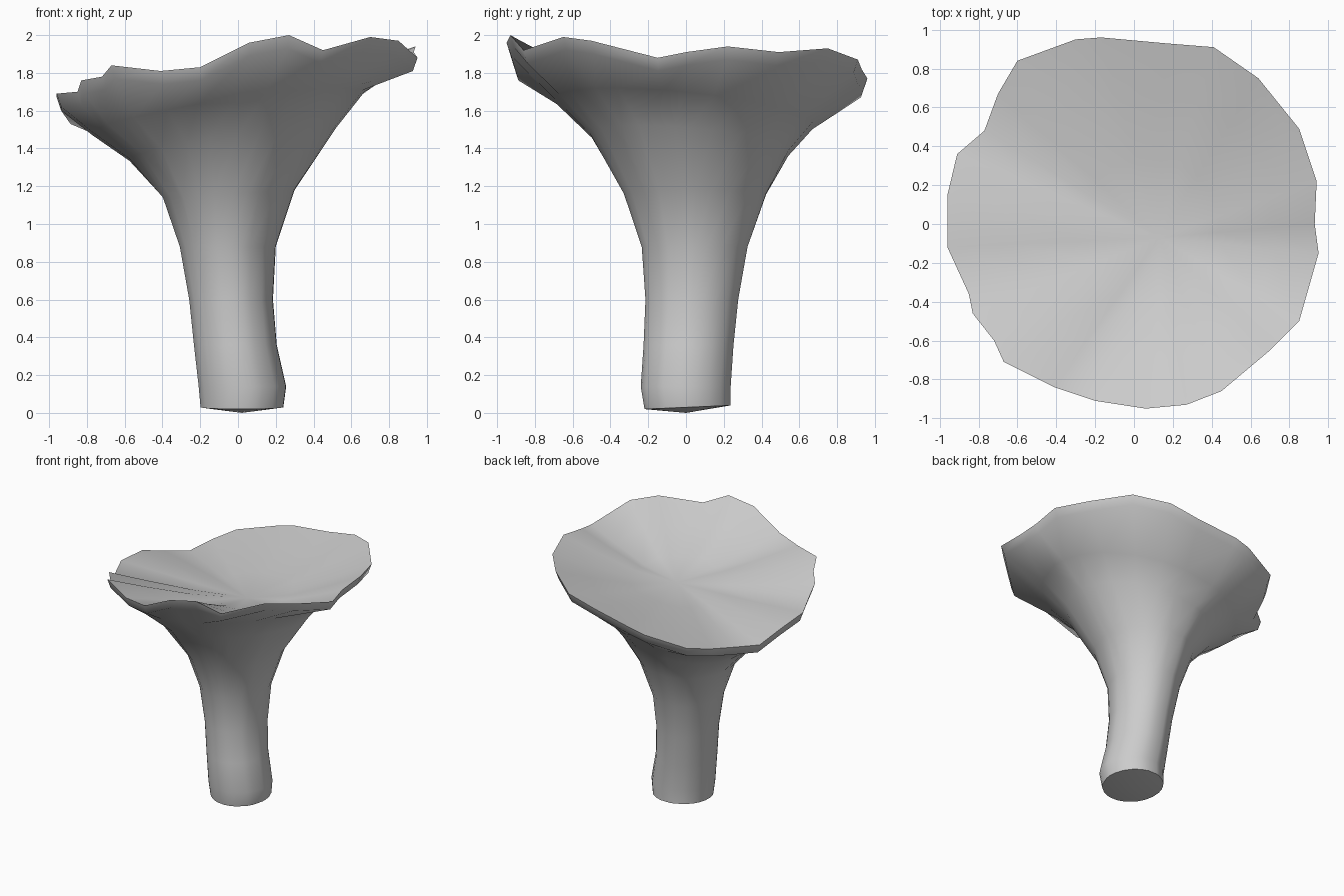
import bpy, bmesh, math

# Wavy rim of the cap: x, y, z, counter-clockwise
RIM = [
    (0.95, -0.15, 1.88), (0.93, 0.00, 1.91), (0.94, 0.22, 1.94), (0.85, 0.49, 1.91),
    (0.64, 0.75, 1.93), (0.41, 0.91, 1.87), (0.16, 0.93, 1.82), (-0.17, 0.96, 1.77),
    (-0.30, 0.95, 1.74), (-0.60, 0.84, 1.67), (-0.70, 0.67, 1.63), (-0.77, 0.48, 1.59),
    (-0.91, 0.36, 1.60), (-0.96, 0.15, 1.67), (-0.96, -0.12, 1.69), (-0.85, -0.36, 1.70),
    (-0.83, -0.46, 1.76), (-0.72, -0.60, 1.78), (-0.67, -0.71, 1.84), (-0.41, -0.84, 1.81),
    (-0.20, -0.91, 1.83), (0.06, -0.95, 1.96), (0.27, -0.93, 2.00), (0.45, -0.86, 1.92),
    (0.70, -0.65, 1.99), (0.85, -0.50, 1.97)]
ANGLES = [math.atan2(y, x) for x, y, z in RIM]

# Stem and underside rings: left x, right x, front y, back y, height, x tilt, y tilt
RINGS = [
    (-0.20, 0.24, -0.22, 0.24, 0.03, 0.0, 0.01),
    (-0.21, 0.255, -0.24, 0.24, 0.14, 0.0, 0.0),
    (-0.235, 0.205, -0.225, 0.255, 0.36, 0.0, 0.0),
    (-0.26, 0.185, -0.215, 0.28, 0.60, 0.0, 0.0),
    (-0.31, 0.20, -0.235, 0.33, 0.88, 0.0, 0.0),
    (-0.40, 0.30, -0.33, 0.43, 1.16, 0.02, 0.0),
    (-0.58, 0.52, -0.51, 0.55, 1.425, 0.085, -0.05),
    (-0.78, 0.67, -0.70, 0.68, 1.59, 0.11, -0.07)]
APEX = (0.13, -0.07, 1.66)


def stem_ring(x0, x1, y0, y1, z, tx, ty):
    return [((x0 + x1) / 2 + (x1 - x0) / 2 * math.cos(a),
             (y0 + y1) / 2 + (y1 - y0) / 2 * math.sin(a),
             z + tx * math.cos(a) + ty * math.sin(a)) for a in ANGLES]


def top_ring(f, fz):
    return [tuple(c + (p - c) * k for p, c, k in zip(pt, APEX, (f, f, fz))) for pt in RIM]


# Loft from the foot, round the lip and into the hollow of the cap
loops = [stem_ring(*r) for r in RINGS]
loops.append([(x * 0.975, y * 0.975, z - 0.07) for x, y, z in RIM])
loops += [RIM, top_ring(0.95, 0.93), top_ring(0.72, 0.62), top_ring(0.38, 0.22)]

bm = bmesh.new()
rows = [[bm.verts.new(p) for p in loop] for loop in loops]
foot, hollow = bm.verts.new((0.02, 0.0, 0.0)), bm.verts.new(APEX)
n = len(RIM)
for i in range(n):
    j = (i + 1) % n
    for a, b in zip(rows, rows[1:]):
        bm.faces.new((a[i], a[j], b[j], b[i]))
    bm.faces.new((foot, rows[0][j], rows[0][i]))
    bm.faces.new((hollow, rows[-1][i], rows[-1][j]))
bmesh.ops.recalc_face_normals(bm, faces=bm.faces[:])

mesh = bpy.data.meshes.new("funnel_mushroom")
bm.to_mesh(mesh)
bm.free()
mushroom = bpy.data.objects.new("funnel_mushroom", mesh)
bpy.context.collection.objects.link(mushroom)
bpy.context.view_layer.objects.active = mushroom
mushroom.select_set(True)
bpy.ops.object.shade_smooth_by_angle(angle=math.radians(70))
